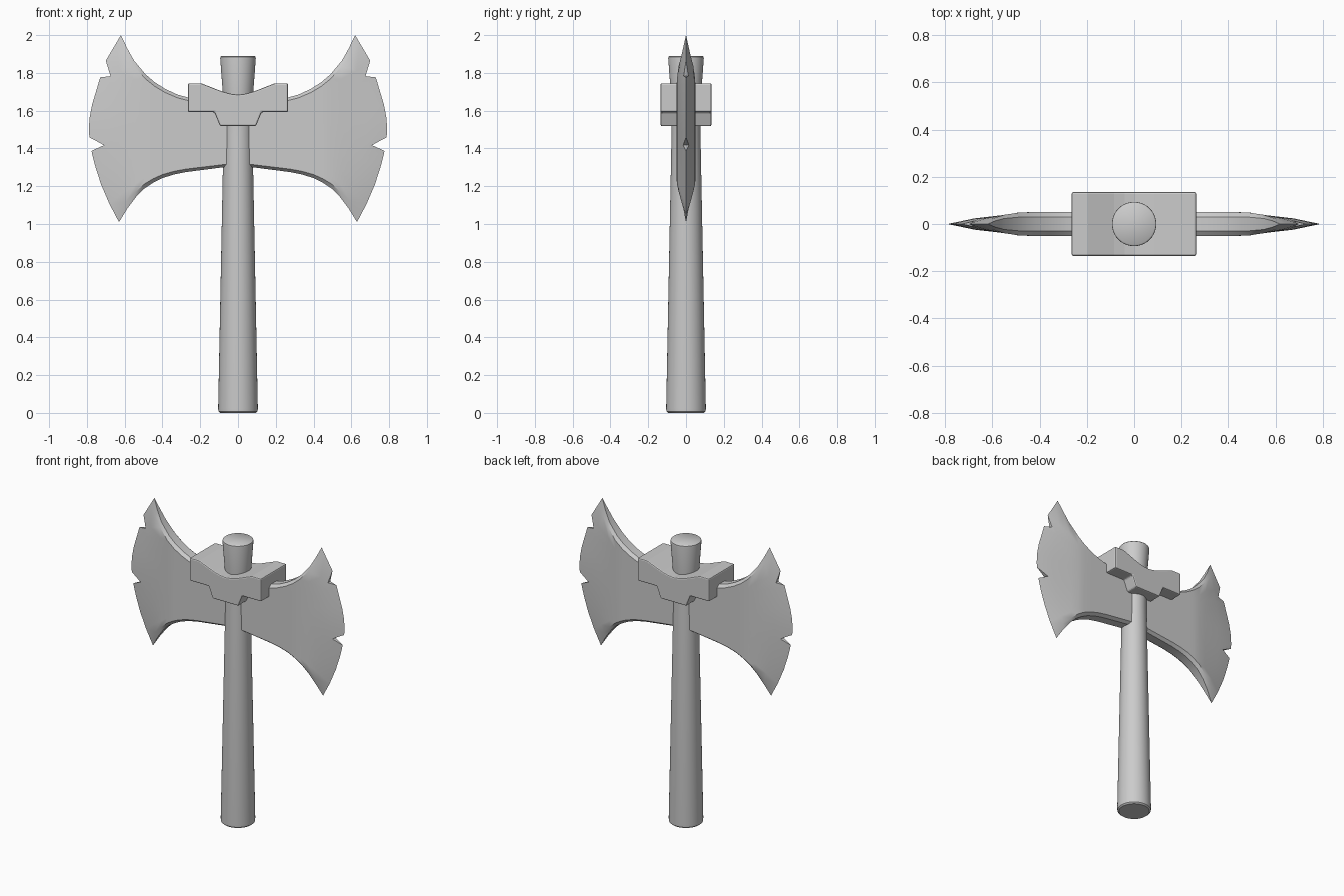
import bpy, bmesh, math

if "Cube" in bpy.data.objects:
    bpy.data.objects.remove(bpy.data.objects["Cube"])


def make_object(name, bm, smooth=None):
    bmesh.ops.recalc_face_normals(bm, faces=bm.faces)
    mesh = bpy.data.meshes.new(name)
    bm.to_mesh(mesh)
    bm.free()
    ob = bpy.data.objects.new(name, mesh)
    bpy.context.collection.objects.link(ob)
    bpy.ops.object.select_all(action='DESELECT')
    bpy.context.view_layer.objects.active = ob
    ob.select_set(True)
    if smooth:
        bpy.ops.object.shade_smooth_by_angle(angle=math.radians(smooth))
    return ob


def loft(bm, rings):
    loops = [[bm.verts.new(p) for p in ring] for ring in rings]
    n = len(loops[0])
    for a, b in zip(loops, loops[1:]):
        for i in range(n):
            j = (i + 1) % n
            bm.faces.new((a[i], a[j], b[j], b[i]))
    return loops


def prism(bm, outline, half_depth):
    # outline in x, z extruded symmetrically along y
    ends = loft(bm, [[(x, y, z) for x, z in outline] for y in (-half_depth, half_depth)])
    for end in ends:
        bm.faces.new(end)


# Handle: tapered shaft with a flared top
bm = bmesh.new()
profile = [(.095, 0), (.104, .008), (.105, .025), (.077, 1.45), (.077, 1.62),
           (.081, 1.70), (.094, 1.875), (.093, 1.885), (.087, 1.89)]
SEG = 40
ends = loft(bm, [[(r * math.cos(2 * math.pi * i / SEG), r * math.sin(2 * math.pi * i / SEG), z)
                  for i in range(SEG)] for r, z in profile])
bm.faces.new(ends[0])
bm.faces.new(ends[-1])
make_object("handle", bm, 40)

# Collar: stepped block clamping the blades to the handle
half = [(0, 1.685), (.04, 1.69), (.085, 1.702), (.195, 1.745), (.265, 1.745),
        (.265, 1.592), (.125, 1.592), (.095, 1.518)]
bm = bmesh.new()
prism(bm, half + [(-x, z) for x, z in half[:0:-1]], .135)
collar = make_object("collar", bm)
bev = collar.modifiers.new("bevel", 'BEVEL')
bev.width = .008
bev.segments = 2
bev.angle_limit = math.radians(30)

# Blade: lofted from the handle outwards to the cutting edge
edge = [(.63, 1.01), (.68, 1.105), (.725, 1.21), (.757, 1.31), (.778, 1.395), (.79, 1.49),
        (.786, 1.56), (.773, 1.63), (.73, 1.775), (.70, 1.865), (.62, 2.0)]


def edge_x(z):
    for (xa, za), (xb, zb) in zip(edge, edge[1:]):
        if z <= zb:
            return xa + (xb - xa) * (z - za) / (zb - za)
    return edge[-1][0]


rows = sorted([(z - 1.01) / .99 for x, z in edge] + [.04, .96])
# lower x, lower z, upper x, upper z, half thickness
stations = [(.02, 1.305, .02, 1.655, .05), (.08, 1.30, .08, 1.655, .05),
            (.275, 1.275, .265, 1.67, .05), (.34, 1.262, .32, 1.685, .05),
            (.40, 1.243, .385, 1.715, .05), (.45, 1.218, .44, 1.75, .05),
            (.495, 1.188, .49, 1.793, .048), (.54, 1.143, .55, 1.865, .039),
            (.585, 1.083, .585, 1.927, .024)]
bm = bmesh.new()
rings = []
for k, (xl, zl, xu, zu, t) in enumerate(stations):
    ring = []
    for v in rows:
        x = xl + (xu - xl) * v
        if k == len(stations) - 1:
            # last ridge follows the cutting edge
            x += (edge_x(1.01 + .99 * v) - (.63 - .01 * v)) * .55
        y = t * (.6 if v in (rows[0], rows[-1]) else 1)
        ring.append((x, y, zl + (zu - zl) * v))
    rings.append(ring + [(x, -y, z) for x, y, z in reversed(ring)])
loops = loft(bm, rings)
bm.faces.new(loops[0])
tip = [bm.verts.new((edge_x(1.01 + .99 * v), 0, 1.01 + .99 * v)) for v in rows]
n = len(rows)
front, back = loops[-1][:n], loops[-1][n:][::-1]
for side in (front, back):
    for i in range(n - 1):
        bm.faces.new((side[i], side[i + 1], tip[i + 1], tip[i]))
for i in (0, -1):
    bm.faces.new((front[i], tip[i], back[i]))
blade = make_object("blades", bm)

# Notches chipped out of the cutting edge
bm = bmesh.new()
prism(bm, [(.675, 1.783), (.78, 1.770), (.78, 1.96), (.724, 1.915), (.70, 1.865)], .2)
prism(bm, [(.71, 1.417), (.765, 1.448), (.85, 1.485), (.85, 1.353)], .2)
cutter = make_object("notch_cutter", bm)
cutter.hide_render = True

bpy.context.view_layer.objects.active = blade
cut = blade.modifiers.new("notches", 'BOOLEAN')
cut.operation = 'DIFFERENCE'
cut.solver = 'EXACT'
cut.object = cutter
mir = blade.modifiers.new("mirror", 'MIRROR')
mir.use_mirror_merge = False
for name in ("notches", "mirror"):
    bpy.ops.object.modifier_apply(modifier=name)
bpy.data.objects.remove(cutter)
bpy.ops.object.select_all(action='DESELECT')
blade.select_set(True)
bpy.ops.object.shade_smooth_by_angle(angle=math.radians(35))
